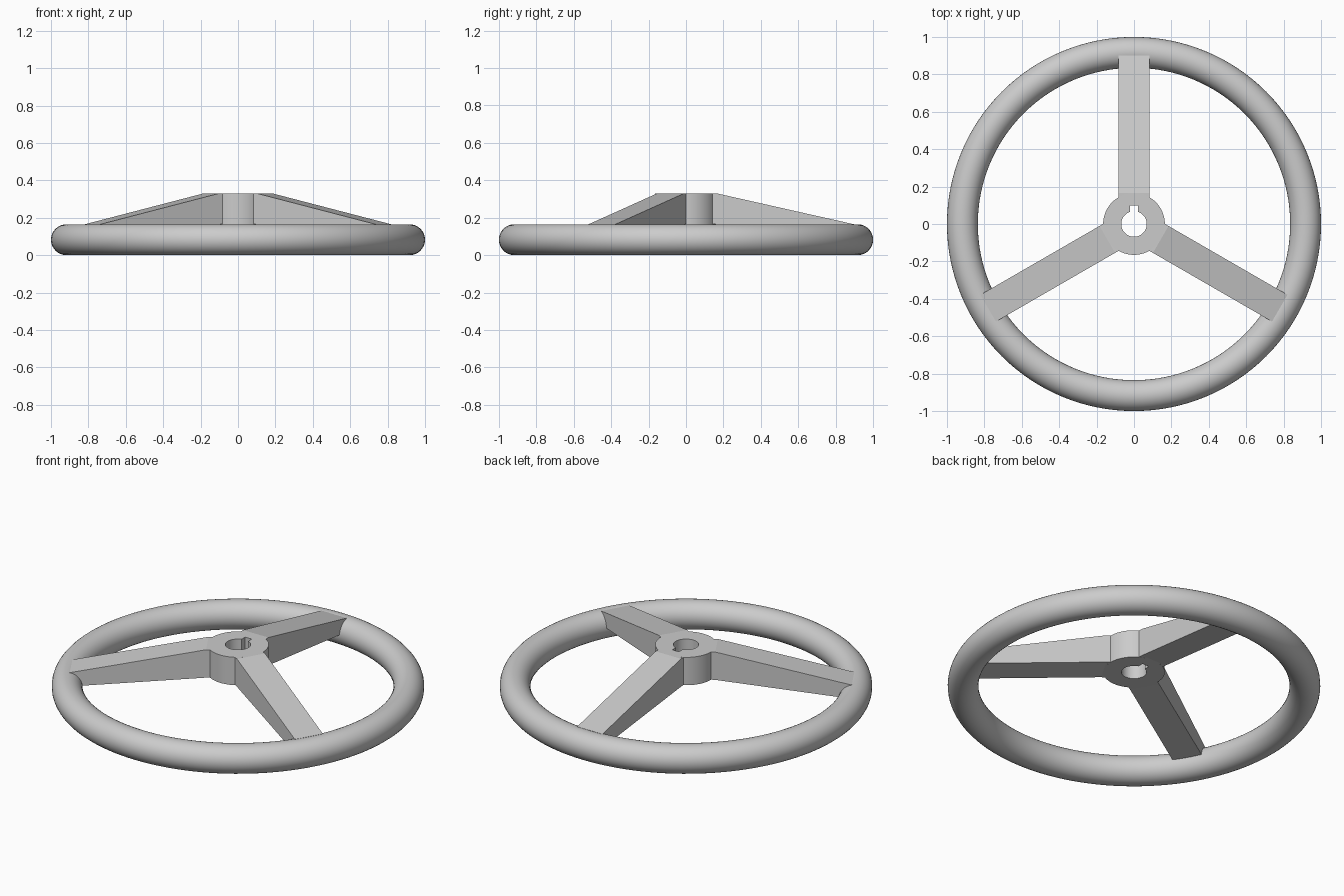
import bpy, bmesh, math
from mathutils import Matrix

cube = bpy.data.objects.get("Cube")
if cube:
    bpy.data.objects.remove(cube, do_unlink=True)

# Main dimensions
TUBE = 0.0825            # rim tube radius
RIM = 1.0 - TUBE         # rim centre-line radius
HUB_R, BORE_R = 0.165, 0.068
HUB_LOW, HUB_TOP = 0.165, 0.33
KEY_HALF, KEY_Y = 0.022, 0.098
SPOKE_HALF = 0.083

grey = bpy.data.materials.new("plain grey")
grey.use_nodes = True
colour = (0.6, 0.6, 0.6, 1.0)
grey.diffuse_color = colour
grey.node_tree.nodes["Principled BSDF"].inputs["Base Color"].default_value = colour


def finish(name, bm, smooth=True):
    """Turn a bmesh into a named, coloured and shaded object."""
    bmesh.ops.recalc_face_normals(bm, faces=bm.faces)
    mesh = bpy.data.meshes.new(name)
    bm.to_mesh(mesh)
    bm.free()
    mesh.materials.append(grey)
    obj = bpy.data.objects.new(name, mesh)
    bpy.context.collection.objects.link(obj)
    if smooth:
        bpy.ops.object.select_all(action='DESELECT')
        obj.select_set(True)
        bpy.context.view_layer.objects.active = obj
        bpy.ops.object.shade_smooth_by_angle(angle=math.radians(30))
    return obj


# Rim: a circle swept round the vertical axis
bpy.ops.mesh.primitive_torus_add(major_radius=RIM, minor_radius=TUBE,
                                 major_segments=128, minor_segments=32,
                                 location=(0, 0, TUBE))
rim = bpy.context.object
rim.name = rim.data.name = "rim"
rim.data.materials.append(grey)
bpy.ops.object.shade_smooth()

# Hub: round boss with a bore and a keyway towards the back
start = math.asin(KEY_HALF / BORE_R)
steps = 64
inner = []
for i in range(steps + 1):
    a = math.pi / 2 + start + (2 * math.pi - 2 * start) * i / steps
    inner.append((BORE_R * math.cos(a), BORE_R * math.sin(a)))
inner += [(KEY_HALF * k, KEY_Y) for k in (1, 0.5, 0, -0.5, -1)]
outer = [(HUB_R * x / math.hypot(x, y), HUB_R * y / math.hypot(x, y)) for x, y in inner]

bm = bmesh.new()
loops = [[bm.verts.new((x, y, z)) for x, y in ring]
         for ring, z in ((outer, HUB_LOW), (outer, HUB_TOP),
                         (inner, HUB_TOP), (inner, HUB_LOW))]
count = len(inner)
for k in range(4):
    p, q = loops[k], loops[(k + 1) % 4]
    for i in range(count):
        j = (i + 1) % count
        bm.faces.new((p[i], p[j], q[j], q[i]))
finish("hub", bm)

# Spokes: tapered side profile (radius, height) given a width, three times round
profile = [(0.14, HUB_LOW + 0.0005), (HUB_R, HUB_LOW), (0.90, TUBE),
           (0.90, 0.1645), (HUB_R, HUB_TOP), (0.14, HUB_TOP - 0.0005)]
for name, angle in (("back_spoke", 90), ("right_spoke", 210), ("left_spoke", 330)):
    bm = bmesh.new()
    sides = [[bm.verts.new((r, s * SPOKE_HALF, z)) for r, z in profile] for s in (-1, 1)]
    for side in sides:
        bm.faces.new(side)
    for i in range(len(profile)):
        j = (i + 1) % len(profile)
        bm.faces.new((sides[0][i], sides[0][j], sides[1][j], sides[1][i]))
    bm.transform(Matrix.Rotation(math.radians(angle), 4, 'Z'))
    finish(name, bm, smooth=False)
